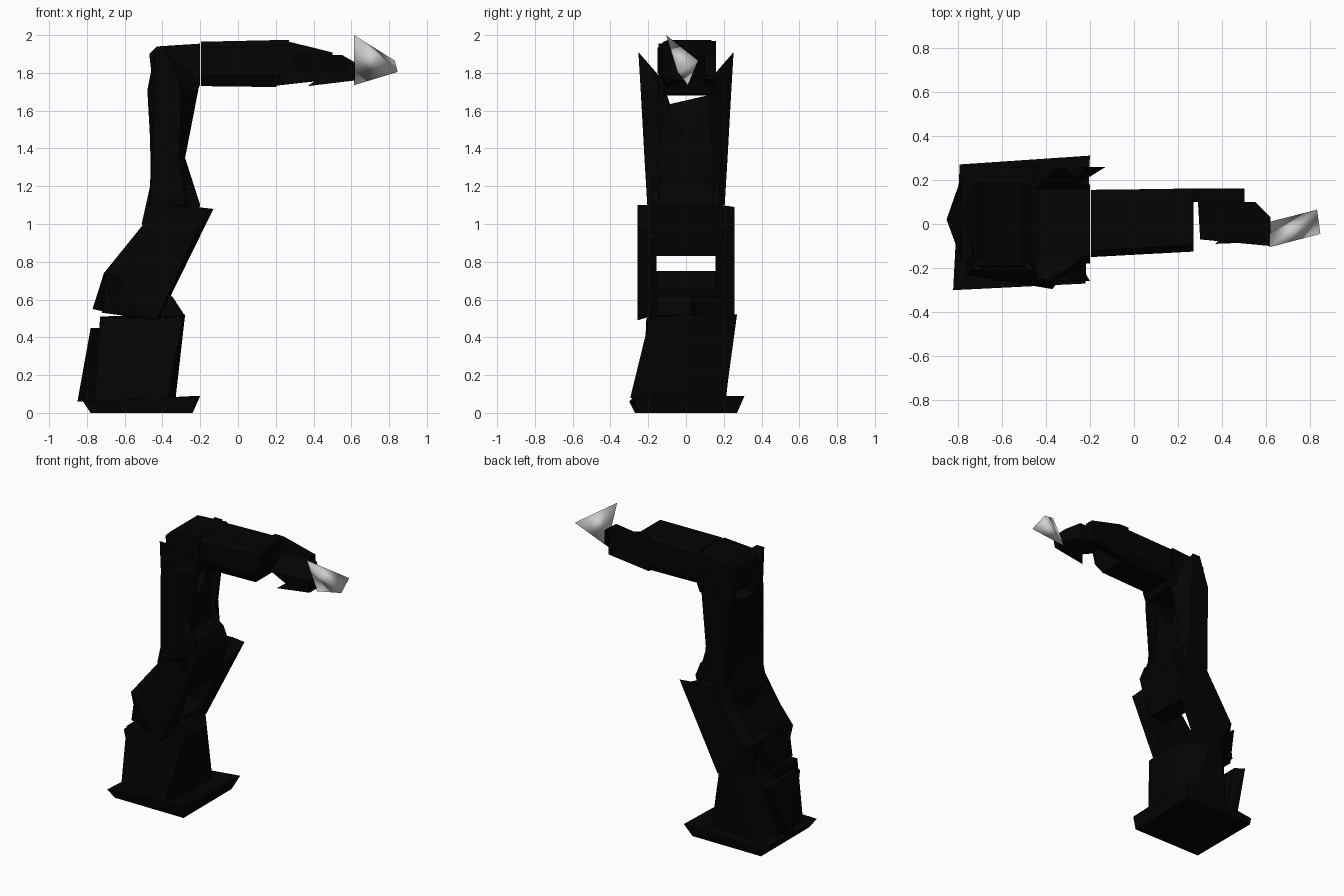
import bpy, bmesh

def material(name, value):
    m = bpy.data.materials.new(name)
    m.diffuse_color = (value, value, value, 1)
    return m

BLACK = material("black_paint", 0.001)
STEEL = material("bare_steel", 0.62)

def loft(name, rings, mat=BLACK):
    """Skin a run of closed rings that share a point count, with end caps."""
    bm = bmesh.new()
    loops = [[bm.verts.new(p) for p in r] for r in rings]
    n = len(rings[0])
    for a, b in zip(loops, loops[1:]):
        for i in range(n):
            j = (i + 1) % n
            bm.faces.new((a[i], a[j], b[j], b[i]))
    bm.faces.new(loops[0])
    bm.faces.new(loops[-1])
    bmesh.ops.recalc_face_normals(bm, faces=bm.faces)
    return finish(name, bm, mat)

def hull(name, points, mat=BLACK):
    """Convex solid around a few points."""
    bm = bmesh.new()
    bmesh.ops.convex_hull(bm, input=[bm.verts.new(p) for p in points])
    bmesh.ops.recalc_face_normals(bm, faces=bm.faces)
    return finish(name, bm, mat)

def finish(name, bm, mat):
    me = bpy.data.meshes.new(name)
    bm.to_mesh(me)
    bm.free()
    ob = bpy.data.objects.new(name, me)
    bpy.context.collection.objects.link(ob)
    me.materials.append(mat)
    return ob

def side_prism(name, profile, y0, y1):
    """Extrude an x-z profile from y0 to y1."""
    return loft(name, [[(x, y, z) for x, z in profile] for y in (y0, y1)])

def rect(x0, x1, y0, y1, z):
    return [(x0, y0, z), (x1, y0, z), (x1, y1, z), (x0, y1, z)]

# Flared foot plate
loft("foot_plate", [
    rect(-0.78, -0.24, -0.27, 0.27, 0),
    [(-0.82, -0.30, 0.06), (-0.22, -0.27, 0.09), (-0.20, 0.31, 0.09), (-0.79, 0.27, 0.05)]])

# Leaning six-sided pedestal and the inverted fin behind it
loft("pedestal", [
    [(-0.76, -0.23, 0.06), (-0.37, -0.295, 0.08), (-0.33, 0.0, 0.08),
     (-0.35, 0.21, 0.08), (-0.62, 0.21, 0.06), (-0.76, 0.05, 0.06)],
    [(-0.73, -0.21, 0.50), (-0.29, -0.19, 0.51), (-0.28, 0.04, 0.52),
     (-0.45, 0.27, 0.52), (-0.55, 0.26, 0.51), (-0.73, 0.06, 0.51)]])
hull("rear_fin", [(-0.78, -0.17, 0.45), (-0.78, 0.22, 0.45), (-0.72, -0.14, 0.45),
                  (-0.72, 0.18, 0.45), (-0.85, 0.02, 0.06), (-0.75, 0.02, 0.06),
                  (-0.78, 0.04, 0.30)])

# Shoulder hub
side_prism("shoulder_hub", [(-0.72, 0.53), (-0.42, 0.49), (-0.36, 0.62), (-0.56, 0.66),
                            (-0.69, 0.75)], -0.17, 0.16)
hull("shoulder_hub_toe", [(-0.29, -0.15, 0.515), (-0.285, 0.03, 0.52), (-0.35, -0.15, 0.62),
                          (-0.35, 0.03, 0.62), (-0.5, -0.15, 0.5), (-0.5, 0.10, 0.5)])
hull("shoulder_hub_heel", [(-0.77, 0.0, 0.55), (-0.77, 0.08, 0.55), (-0.71, -0.18, 0.74),
                           (-0.71, 0.19, 0.74), (-0.5, -0.18, 0.49), (-0.5, 0.18, 0.49)])

# Slanted shoulder plates, wide outside and cut back inside
for s, tag, tip, back in ((-1, "front", [(-0.20, 1.00), (-0.30, 1.10)], -0.50),
                          (1, "back", [(-0.13, 1.08), (-0.22, 1.09)], -0.47)):
    outer = [(-0.50, 0.51), (-0.43, 0.49)] + tip + [(-0.40, 1.08), (-0.63, 0.72)]
    inner = [(-0.66, 0.53), (-0.41, 0.51), (-0.24, 0.92), (-0.28, 1.10),
             (back, 1.00), (back - 0.21, 0.74)]
    loft("lower_arm_plate_" + tag, [
        [(x, s * 0.155, z) for x, z in inner],
        [(x, s * 0.19, z) for x, z in inner],
        [(x, s * 0.258, z) for x, z in outer]])

# Upper arm: core, rear web and two pointed cheeks
side_prism("upper_arm_core", [(-0.42, 0.83), (-0.28, 0.83), (-0.20, 1.10), (-0.24, 1.20),
                              (-0.44, 1.32), (-0.47, 1.18), (-0.51, 1.00)], -0.18, 0.18)
loft("upper_arm_web", [
    [(-0.46, y, 1.18), (-0.36, y, 1.18), (-0.38, y, 1.50), (-0.47, y, z)]
    for y, z in ((-0.18, 1.70), (-0.10, 1.68), (-0.085, 1.635), (0.11, 1.68), (0.18, 1.70))])

def cheek_ring(s, xb, xo0, xo1, xf, yi, yo, z):
    """Cheek section: flat inside, narrower outer face."""
    return [(xb, s * yi, z), (xb, s * (yi + 0.04), z), (xo0, s * yo, z),
            (xo1, s * yo, z), (xf, s * (yi + 0.01), z), (xf, s * yi, z)]
for s, tag, x0, x1 in ((-1, "front", -0.44, -0.38), (1, "back", -0.36, -0.30)):
    loft("upper_arm_cheek_" + tag, [
        cheek_ring(s, -0.47, -0.465, -0.28, -0.20, 0.13, 0.205, 1.10),
        cheek_ring(s, -0.46, -0.455, -0.31, -0.28, 0.14, 0.22, 1.35),
        cheek_ring(s, -0.48, -0.44, -0.30, -0.21, 0.12, 0.24, 1.71),
        [(-0.45, s * 0.13, 1.77), (-0.45, s * 0.16, 1.79), (x0, s * 0.252, 1.91),
         (x1, s * 0.252, 1.91), (-0.24, s * 0.16, 1.79), (-0.24, s * 0.13, 1.77)]])
    # Sloping gusset that makes the fork a V
    hull("fork_gusset_" + tag, [(x, y, z) for x in (-0.44, -0.31) for y, z in
                                ((s * 0.15, 1.68), (0, 1.46), (0, 1.2), (s * 0.15, 1.2))])

# Elbow block
side_prism("elbow", [(-0.40, 1.68), (-0.22, 1.69), (-0.20, 1.74), (-0.20, 1.955),
                     (-0.43, 1.94), (-0.47, 1.90), (-0.45, 1.73)], -0.145, 0.16)

# Forearm with chamfered edges and an undercut end
def forearm_ring(x_top, x_low, y0, y1, z0, z1):
    mid = (x_top + x_low) / 2
    return [(x_low, y0 + 0.04, z0), (x_low, y1 - 0.03, z0), (mid, y1, z0 + 0.04),
            (x_top, y1, z1 - 0.02), (x_top, y1 - 0.03, z1), (x_top, y0 + 0.03, z1),
            (x_top, y0, z1 - 0.03), (mid, y0, z0 + 0.07)]
loft("forearm", [forearm_ring(-0.195, -0.195, -0.15, 0.155, 1.73, 1.965),
                 forearm_ring(0.27, 0.20, -0.125, 0.16, 1.725, 1.975)])
side_prism("forearm_prong", [(0.18, 1.73), (0.50, 1.765), (0.50, 1.908),
                             (0.25, 1.97), (0.18, 1.97)], 0.10, 0.16)

# Wrist with its lower spur
loft("wrist", [
    [(0.42, -0.08, 1.78), (0.62, -0.08, 1.76), (0.62, 0.03, 1.76), (0.54, 0.10, 1.78),
     (0.40, 0.10, 1.79)],
    [(0.30, -0.07, 1.83), (0.62, -0.10, 1.85), (0.62, 0.03, 1.855), (0.55, 0.10, 1.895),
     (0.29, 0.10, 1.90)]])
hull("wrist_spur", [(0.37, -0.09, 1.73), (0.62, -0.08, 1.76), (0.60, 0.02, 1.76),
                    (0.45, -0.08, 1.79), (0.45, 0.0, 1.79)])

# Twisted four-point gripper
gripper = hull("gripper_tip", [(0.615, -0.105, 2.0), (0.615, 0.01, 1.735),
                               (0.83, 0.065, 1.865), (0.845, -0.045, 1.805)], STEEL)
for f in gripper.data.polygons:
    f.use_smooth = True
